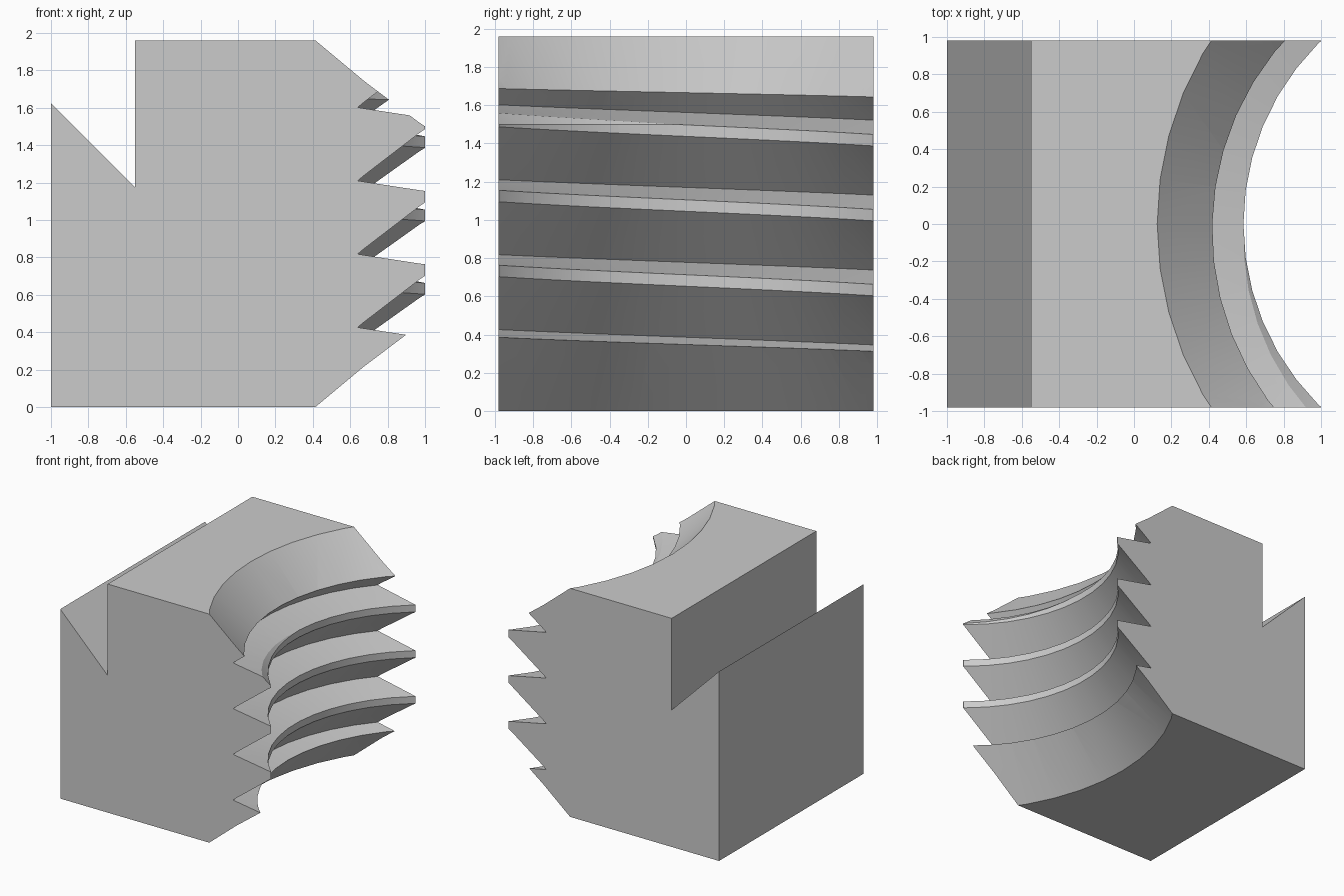
import bpy, bmesh, math
from mathutils import Matrix

old = bpy.data.objects.get("Cube")
if old:
    bpy.data.objects.remove(old, do_unlink=True)

HEIGHT, HALF_DEPTH = 1.96, 0.98
AXIS_X = 1.949                     # vertical axis of the threaded bore
CREST_R, ROOT_R, MOUTH_R = 1.364, 1.636, 1.825
PITCH, SIDES = 0.392, 48
ROOT_Z = 1.17                      # height of one thread root at mid depth


def finish(bm, name):
    bmesh.ops.recalc_face_normals(bm, faces=bm.faces[:])
    mesh = bpy.data.meshes.new(name)
    bm.to_mesh(mesh)
    bm.free()
    obj = bpy.data.objects.new(name, mesh)
    bpy.context.collection.objects.link(obj)
    return obj


def loft(rings, name):
    """Closed solid through matching rings of points."""
    bm = bmesh.new()
    rows = [[bm.verts.new(p) for p in ring] for ring in rings]
    for a, b in zip(rows, rows[1:]):
        for i in range(len(a)):
            j = (i + 1) % len(a)
            bm.faces.new((a[i], a[j], b[j], b[i]))
    bm.faces.new(rows[0])
    bm.faces.new(rows[-1])
    return finish(bm, name)


# Jaw body with the angled hook notch
outline = [(-1, 0), (1, 0), (1, HEIGHT), (-0.55, HEIGHT), (-0.55, 1.175), (-1, 1.625)]
jaw = loft([[(x, y, z) for x, z in outline] for y in (-HALF_DEPTH, HALF_DEPTH)], "threaded_jaw")


# Helical buttress thread cutter
def thread_ring(angle):
    profile = [(0.8, -0.8)]
    for turn in range(-4, 4):
        z = ROOT_Z + PITCH * (turn - angle / math.tau)
        profile += [(CREST_R, z - 0.125), (CREST_R, z - 0.065), (ROOT_R, z)]
    profile.append((0.8, 2.8))
    return [(AXIS_X - r * math.cos(angle), r * math.sin(angle), z) for r, z in profile]


cutters = [loft([thread_ring(i * math.tau / SIDES) for i in range(-8, 9)], "thread_cutter")]


# Conical chamfer cutters at both mouths of the bore
def chamfer(name, low_r, high_r, mid_z):
    bm = bmesh.new()
    bmesh.ops.create_cone(bm, cap_ends=True, segments=SIDES, radius1=low_r, radius2=high_r,
                          depth=0.6, matrix=Matrix.Translation((AXIS_X, 0, mid_z)))
    return finish(bm, name)


wide, narrow = MOUTH_R + 0.1, MOUTH_R - 0.5
cutters.append(chamfer("top_chamfer_cutter", narrow, wide, HEIGHT - 0.2))
cutters.append(chamfer("bottom_chamfer_cutter", wide, narrow, 0.2))

# Cut the thread, then drop the cutters
bpy.ops.object.select_all(action='DESELECT')
bpy.context.view_layer.objects.active = jaw
jaw.select_set(True)
for cutter in cutters:
    cutter.hide_render = True
    mod = jaw.modifiers.new(cutter.name, 'BOOLEAN')
    mod.operation, mod.solver, mod.object = 'DIFFERENCE', 'EXACT', cutter
    bpy.ops.object.modifier_apply(modifier=mod.name)
    bpy.data.objects.remove(cutter, do_unlink=True)

# Plain grey metal
grey = bpy.data.materials.new("light_grey")
grey.use_nodes = True
colour = (0.6, 0.6, 0.6, 1)
grey.diffuse_color = colour
grey.node_tree.nodes["Principled BSDF"].inputs["Base Color"].default_value = colour
jaw.data.materials.clear()
jaw.data.materials.append(grey)
bpy.ops.object.shade_smooth_by_angle(angle=math.radians(25))
